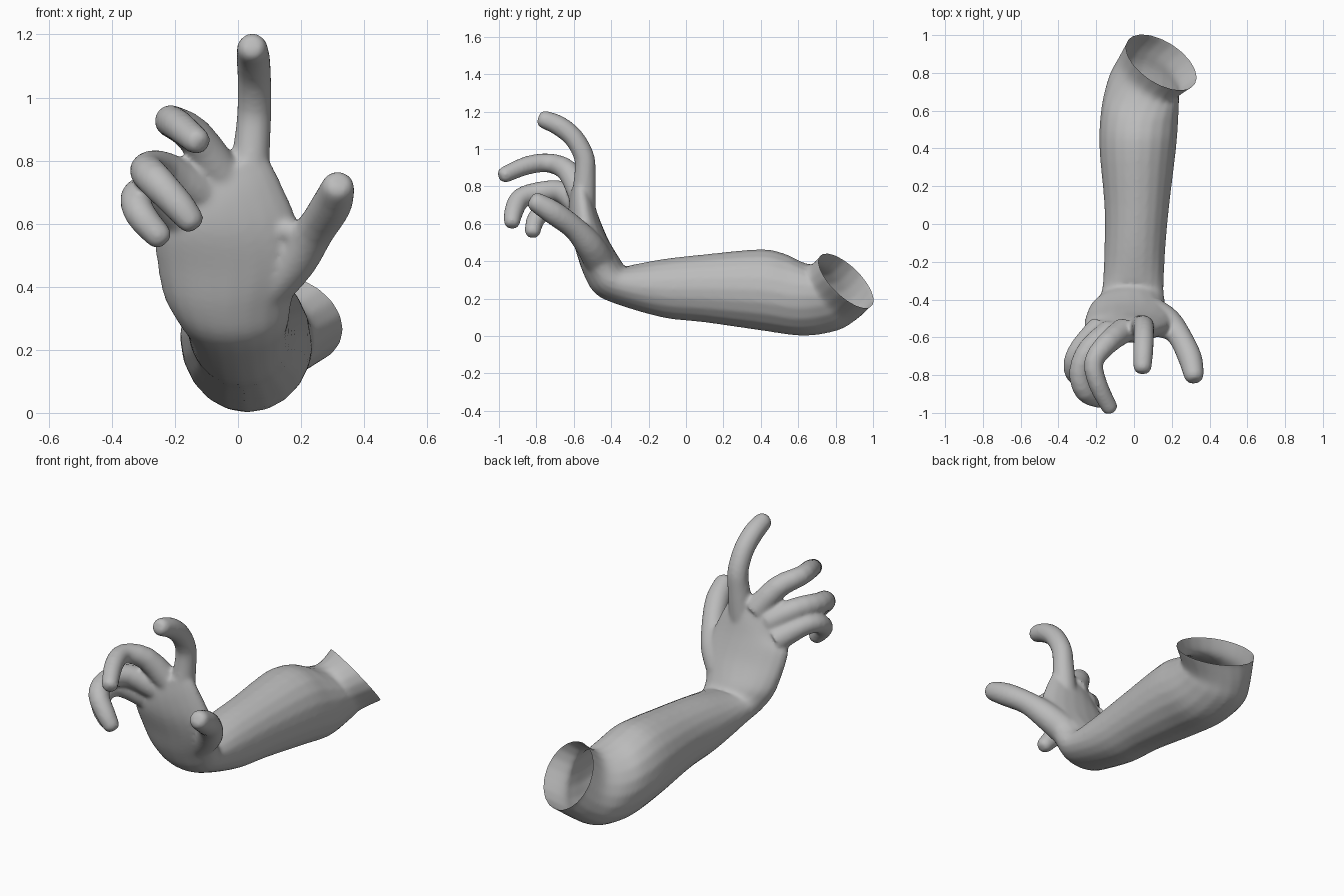
import bpy, bmesh, math
from mathutils import Vector

if "Cube" in bpy.data.objects:
    bpy.data.objects.remove(bpy.data.objects["Cube"])

skin = bpy.data.materials.new("plain_grey")
skin.diffuse_color = (0.5, 0.5, 0.5, 1)
skin.use_nodes = True
skin.node_tree.nodes["Principled BSDF"].inputs["Base Color"].default_value = skin.diffuse_color


def ellipse(c, u, v, n=16):
    """Ring of points around c with half-axes u and v."""
    return [c + u * math.cos(2 * math.pi * i / n) + v * math.sin(2 * math.pi * i / n)
            for i in range(n)]


def spline(keys, steps=4):
    """Catmull-Rom through a list of equal tuples of vectors or numbers."""
    out = []
    for i in range(len(keys) - 1):
        k = [keys[max(i - 1, 0)], keys[i], keys[i + 1], keys[min(i + 2, len(keys) - 1)]]
        for s in range(steps):
            t = s / steps
            out.append(tuple(
                b + (c - a) * (0.5 * t) + (a * 2 - b * 5 + c * 4 - d) * (0.5 * t * t)
                + (b * 3 - a - c * 3 + d) * (0.5 * t ** 3)
                for a, b, c, d in zip(*k)))
    return out + [keys[-1]]


def loft(bm, rings):
    """Skin a list of equal rings and close both ends."""
    loops = [[bm.verts.new(p) for p in r] for r in rings]
    n = len(loops[0])
    for a, b in zip(loops, loops[1:]):
        for i in range(n):
            j = (i + 1) % n
            bm.faces.new((a[i], a[j], b[j], b[i]))
    bm.faces.new(loops[0][::-1])
    bm.faces.new(loops[-1])


def digit(bm, path):
    """Tapered tube through (x, y, z, radius) points with a rounded tip."""
    path = spline([(Vector(p[:3]), p[3]) for p in path], 3)
    pts, rad = [p[0] for p in path], [p[1] for p in path]
    d = (pts[-1] - pts[-2]).normalized()
    tip, r = pts[-1].copy(), rad[-1]
    for step, k in ((0.4, 0.88), (0.7, 0.55)):
        pts.append(tip + d * r * step)
        rad.append(r * k)
    u, rings = Vector((1, 0, 0)), []
    for i, p in enumerate(pts):
        t = (pts[min(i + 1, len(pts) - 1)] - pts[max(i - 1, 0)]).normalized()
        u = (u - t * u.dot(t)).normalized()
        rings.append(ellipse(p, u * rad[i], t.cross(u) * rad[i]))
    loft(bm, rings)


# Arm and palm: centre and half-axes from the cut end to the knuckles
sections = [
    ((0.145, 0.855, 0.295), (0.188, -0.08, -0.03), (0, -0.124, 0.143)),
    ((0.085, 0.79, 0.235), (0.165, -0.07, -0.015), (0.01, -0.115, 0.15)),
    ((0.05, 0.71, 0.215), (0.19, -0.04, 0), (0.01, -0.10, 0.185)),
    ((0.03, 0.58, 0.22), (0.205, -0.02, 0), (0, -0.05, 0.219)),
    ((0.02, 0.40, 0.247), (0.203, 0, 0), (0, 0, 0.217)),
    ((0.015, 0.10, 0.255), (0.172, 0, 0), (0, 0, 0.182)),
    ((0.005, -0.12, 0.255), (0.162, 0, 0), (0, 0, 0.157)),
    ((-0.005, -0.33, 0.275), (0.162, 0, 0), (0, 0.04, 0.105)),
    ((-0.015, -0.405, 0.30), (0.178, 0, 0), (0, 0.08, 0.073)),
    ((-0.03, -0.45, 0.37), (0.205, 0, 0), (0, 0.095, 0.045)),
    ((-0.02, -0.50, 0.48), (0.238, 0, 0), (0, 0.088, 0.03)),
    ((-0.037, -0.54, 0.59), (0.225, 0, 0.02), (0, 0.082, 0.025)),
    ((-0.055, -0.56, 0.68), (0.182, 0, 0.07), (0, 0.070, 0.02)),
    ((-0.075, -0.57, 0.755), (0.152, 0, 0.085), (0, 0.050, 0.012)),
]
sections = [tuple(Vector(v) for v in s) for s in sections]
cut_at, cut_u, cut_v = sections[0]
cut_dir = cut_v.cross(cut_u).normalized()
bm = bmesh.new()
overrun = ellipse(cut_at + cut_dir * 0.06, cut_u * 1.08, cut_v * 1.08, 20)
loft(bm, [overrun] + [ellipse(*s, 20) for s in spline(sections)])

# Fingers, thumb and the web between thumb and palm
digits = {
    "index": [(0.03, -0.55, 0.70, 0.068), (0.045, -0.54, 0.86, 0.058),
              (0.052, -0.545, 0.96, 0.055), (0.052, -0.60, 1.06, 0.054),
              (0.048, -0.68, 1.125, 0.054), (0.045, -0.757, 1.157, 0.049)],
    "middle": [(-0.05, -0.56, 0.75, 0.068), (-0.14, -0.63, 0.88, 0.060),
               (-0.213, -0.73, 0.925, 0.052), (-0.19, -0.85, 0.912, 0.050),
               (-0.13, -0.97, 0.862, 0.044)],
    "ring": [(-0.12, -0.57, 0.70, 0.070), (-0.235, -0.66, 0.77, 0.060),
             (-0.288, -0.78, 0.77, 0.056), (-0.26, -0.885, 0.735, 0.056),
             (-0.19, -0.922, 0.66, 0.051), (-0.15, -0.93, 0.61, 0.044)],
    "little": [(-0.18, -0.55, 0.62, 0.068), (-0.28, -0.65, 0.69, 0.056),
               (-0.322, -0.73, 0.685, 0.051), (-0.31, -0.80, 0.63, 0.050),
               (-0.25, -0.82, 0.56, 0.043)],
    "thumb": [(0.10, -0.47, 0.41, 0.082), (0.18, -0.52, 0.49, 0.075),
              (0.245, -0.60, 0.58, 0.063), (0.297, -0.71, 0.66, 0.064),
              (0.317, -0.80, 0.715, 0.054)],
    "web": [(0.06, -0.53, 0.60, 0.055), (0.14, -0.56, 0.58, 0.042),
            (0.19, -0.58, 0.57, 0.035)],
}
for path in digits.values():
    digit(bm, path)
bmesh.ops.recalc_face_normals(bm, faces=bm.faces)
mesh = bpy.data.meshes.new("arm_and_hand")
bm.to_mesh(mesh)
bm.free()
mesh.materials.append(skin)
arm = bpy.data.objects.new("arm_and_hand", mesh)
bpy.context.collection.objects.link(arm)

# Fuse everything into one soft skin
fuse = arm.modifiers.new("fuse", 'REMESH')
fuse.mode = 'VOXEL'
fuse.voxel_size = 0.01
soft = arm.modifiers.new("soften", 'SMOOTH')
soft.factor = 0.5
soft.iterations = 10
bpy.context.view_layer.update()
graph = bpy.context.evaluated_depsgraph_get()
fused = bpy.data.meshes.new_from_object(arm.evaluated_get(graph))
arm.modifiers.clear()

# Slice off the upper end to leave the open sleeve-like rim
bm = bmesh.new()
bm.from_mesh(fused)
bmesh.ops.bisect_plane(bm, geom=bm.verts[:] + bm.edges[:] + bm.faces[:],
                       plane_co=cut_at, plane_no=cut_dir, clear_outer=False)
gone = [f for f in bm.faces
        if f.calc_center_median().y > 0.6
        and (f.calc_center_median() - cut_at).dot(cut_dir) > 1e-5]
bmesh.ops.delete(bm, geom=gone, context='FACES')
for f in bm.faces:
    f.smooth = True
    f.material_index = 0
bm.to_mesh(fused)
bm.free()
if not fused.materials:
    fused.materials.append(skin)
fused.materials[0] = skin
arm.data = fused
